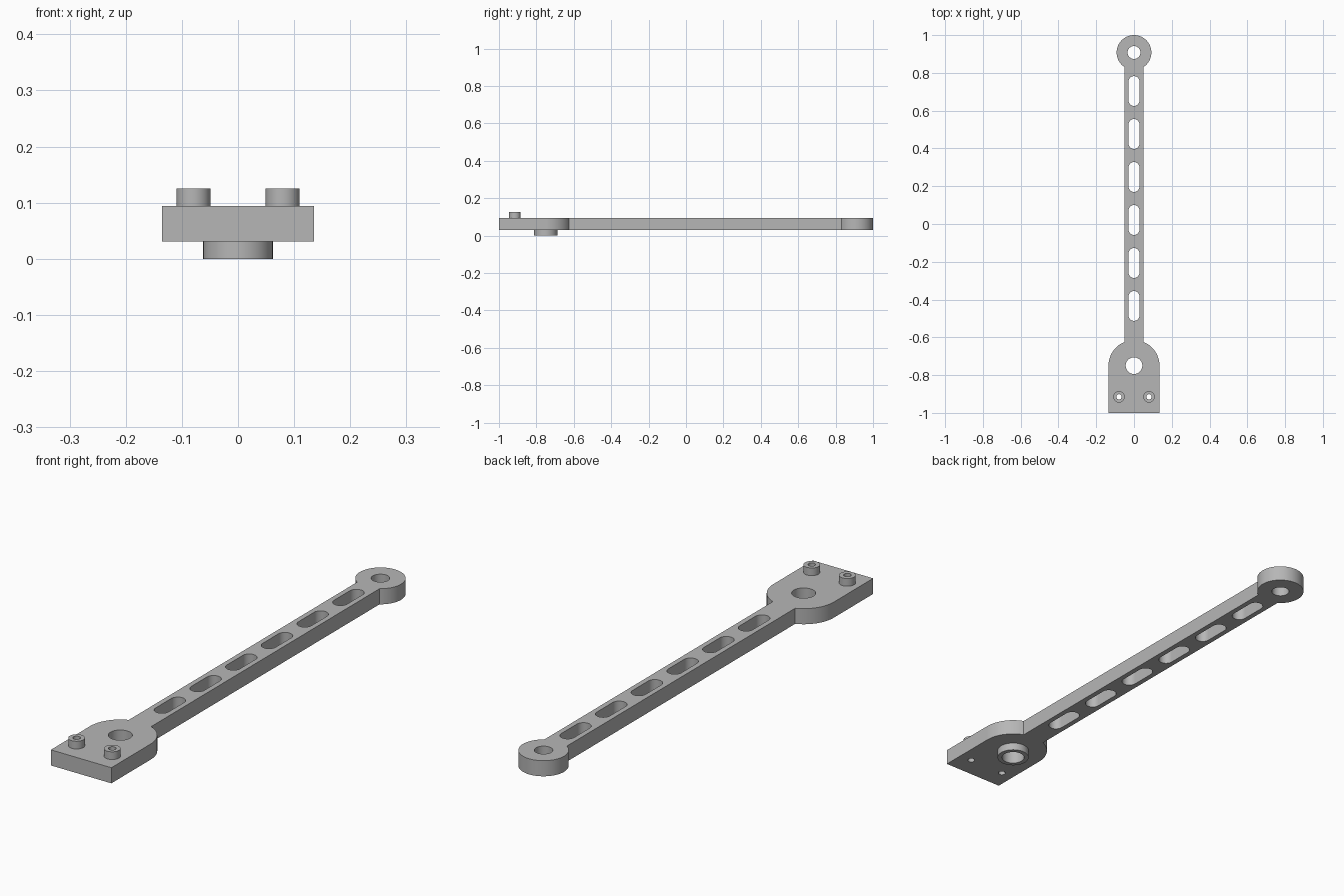
import bpy
import bmesh
from math import sin, cos, pi, asin, radians

cube = bpy.data.objects.get("Cube")
if cube:
    bpy.data.objects.remove(cube, do_unlink=True)

# Single grey finish
GREY = (0.47, 0.47, 0.47, 1)
grey = bpy.data.materials.new("plain_grey")
grey.use_nodes = True
grey.diffuse_color = GREY
grey.node_tree.nodes["Principled BSDF"].inputs["Base Color"].default_value = GREY

# Main dimensions
Z_LOW, Z_HIGH, Z_TOP = 0.031, 0.094, 0.125
BAR = 0.05
HUB_Y, HUB_R, HUB_BORE = -0.75, 0.135, 0.044
EYE_Y, EYE_R, EYE_BORE = 0.908, 0.092, 0.034
PIN_X, PIN_Y, PIN_R, PIN_BORE = 0.0795, -0.915, 0.0305, 0.014


def arc(x, y, r, start, end, steps=32):
    return [(x + r * cos(start + (end - start) * i / steps),
             y + r * sin(start + (end - start) * i / steps)) for i in range(steps + 1)]


def circle(x, y, r):
    return arc(x, y, r, 0, 2 * pi, 64)[:-1]


def slot(y, r, half_length):
    d = half_length - r
    return arc(0, y + d, r, 0, pi) + arc(0, y - d, r, pi, 2 * pi)


def extrude_outline(name, loops, z0, z1):
    """Extrude an outline; every loop after the first one is a hole."""
    curve = bpy.data.curves.new(name + "_outline", 'CURVE')
    curve.dimensions = '2D'
    curve.fill_mode = 'BOTH'
    curve.extrude = (z1 - z0) / 2
    for pts in loops:
        spline = curve.splines.new('POLY')
        spline.points.add(len(pts) - 1)
        for p, (x, y) in zip(spline.points, pts):
            p.co = (x, y, 0, 1)
        spline.use_cyclic_u = True
    temp = bpy.data.objects.new(name + "_outline", curve)
    bpy.context.collection.objects.link(temp)
    graph = bpy.context.evaluated_depsgraph_get()
    mesh = bpy.data.meshes.new_from_object(temp.evaluated_get(graph))
    bpy.data.objects.remove(temp, do_unlink=True)
    bpy.data.curves.remove(curve)

    # Weld caps to walls and lift to height
    bm = bmesh.new()
    bm.from_mesh(mesh)
    bmesh.ops.remove_doubles(bm, verts=bm.verts, dist=0.00005)
    bmesh.ops.recalc_face_normals(bm, faces=bm.faces)
    bmesh.ops.translate(bm, verts=bm.verts, vec=(0, 0, (z0 + z1) / 2))
    bm.to_mesh(mesh)
    bm.free()
    mesh.name = name
    mesh.materials.clear()
    mesh.materials.append(grey)
    obj = bpy.data.objects.new(name, mesh)
    bpy.context.collection.objects.link(obj)
    bpy.ops.object.select_all(action='DESELECT')
    obj.select_set(True)
    bpy.context.view_layer.objects.active = obj
    bpy.ops.object.shade_smooth_by_angle(angle=radians(30))
    return obj


# Arm: square-ended hub, slim bar and round eye in one outline
hub_a = pi / 2 - asin(BAR / HUB_R)
eye_a = pi / 2 - asin(BAR / EYE_R)
outline = ([(-HUB_R, -1), (HUB_R, -1)]
           + arc(0, HUB_Y, HUB_R, 0, hub_a)
           + arc(0, EYE_Y, EYE_R, -eye_a, pi + eye_a, 56)
           + arc(0, HUB_Y, HUB_R, pi - hub_a, pi))
holes = [circle(0, HUB_Y, HUB_BORE), circle(0, EYE_Y, EYE_BORE)]
holes += [circle(s * PIN_X, PIN_Y, PIN_BORE) for s in (-1, 1)]
holes += [slot(0.704 - 0.2276 * i, 0.029, 0.079) for i in range(6)]
extrude_outline("arm", [outline] + holes, Z_LOW, Z_HIGH)

# Collar under the hub
extrude_outline("hub_collar", [circle(0, HUB_Y, 0.062), circle(0, HUB_Y, HUB_BORE)], 0, Z_LOW)

# Pair of small collars on top
for side, s in (("left", 1), ("right", -1)):
    extrude_outline(side + "_screw_collar",
                    [circle(s * PIN_X, PIN_Y, PIN_R), circle(s * PIN_X, PIN_Y, PIN_BORE)],
                    Z_HIGH, Z_TOP)
